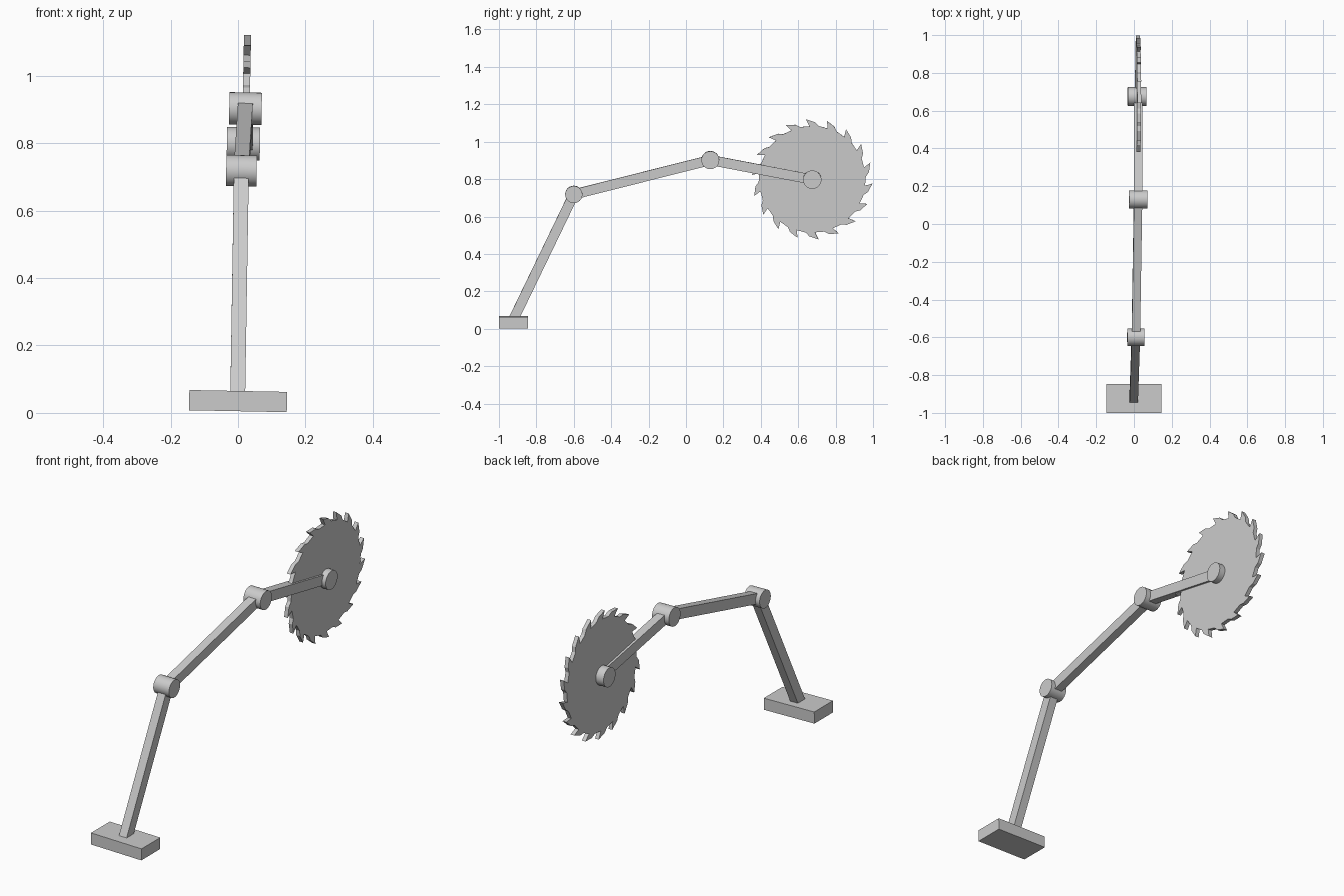
import bpy, bmesh
from math import sin, cos, radians, pi
from mathutils import Vector, Matrix

if "Cube" in bpy.data.objects:
    bpy.data.objects.remove(bpy.data.objects["Cube"])

TILT = radians(1.1)                          # whole rig leans slightly sideways
SIDE = Vector((cos(TILT), 0, -sin(TILT)))    # axle direction


def finish(name, bm, smooth=False):
    bmesh.ops.recalc_face_normals(bm, faces=bm.faces)
    me = bpy.data.meshes.new(name)
    bm.to_mesh(me)
    bm.free()
    ob = bpy.data.objects.new(name, me)
    bpy.context.collection.objects.link(ob)
    if smooth:
        bpy.ops.object.select_all(action='DESELECT')
        ob.select_set(True)
        bpy.context.view_layer.objects.active = ob
        bpy.ops.object.shade_smooth_by_angle(angle=radians(30))
    return ob


def frame(center, forward):
    # local x = axle, local y = forward, local z = up
    f = (forward - SIDE * forward.dot(SIDE)).normalized()
    up = SIDE.cross(f)
    m = Matrix((SIDE, f, up)).transposed().to_4x4()
    m.translation = center
    return m


def box(name, center, forward, size):
    bm = bmesh.new()
    bmesh.ops.create_cube(bm, size=1)
    bm.transform(frame(center, forward) @ Matrix.Diagonal((*size, 1)))
    return finish(name, bm)


def arm(name, a, b, width=0.044, thick=0.053):
    # square bar whose ends follow the sideways drift of the joints
    bm = bmesh.new()
    bmesh.ops.create_cube(bm, size=1)
    m = frame(Vector((0, 0, 0)), b - a).to_3x3()
    for v in bm.verts:
        end = b if v.co.y > 0 else a
        v.co = end + m @ Vector((v.co.x * width, 0, v.co.z * thick))
    return finish(name, bm)


def pin(name, center, radius, length):
    bm = bmesh.new()
    bmesh.ops.create_cone(bm, cap_ends=True, segments=32, radius1=radius,
                          radius2=radius, depth=length)
    bm.transform(frame(center, Vector((0, 1, 0))) @ Matrix.Rotation(pi / 2, 4, 'Y'))
    return finish(name, bm, True)


# Joint positions
foot = Vector((-0.001, -0.925, 0.045))
elbow = Vector((0.010, -0.60, 0.718))
wrist = Vector((0.022, 0.13, 0.902))
hub = Vector((0.016, 0.675, 0.798))
blade_c = Vector((0.022, 0.675, 0.799))

# Base plate
box("base_plate", Vector((0, -0.923, 0.035)), Vector((0, 1, 0)), (0.29, 0.154, 0.06))

# Arm segments
arm("lower_arm", foot, elbow)
arm("middle_arm", elbow, wrist)
arm("blade_arm", wrist, hub + Vector((0.006, 0, 0)))

# Joint pins
pin("elbow_pin", elbow, 0.046, 0.09)
pin("wrist_pin", wrist, 0.048, 0.096)
pin("hub_pin", hub, 0.049, 0.098)

# Saw blade: one tooth profile (degrees, radius) repeated around the rim
TEETH = 18
tooth = [(-3, 0.284), (0, 0.323), (9, 0.305), (13, 0.287), (18, 0.283)]
bm = bmesh.new()
m = frame(blade_c, Vector((0, 1, 0)))
rim = []
for i in range(TEETH):
    for da, r in (((3, 0.284),) + tuple(tooth[1:4])):
        a = radians(96 - i * 360 / TEETH - da)
        rim.append(bm.verts.new(m @ Vector((-0.0105, r * cos(a), r * sin(a)))))
face = bm.faces.new(rim)
ext = bmesh.ops.extrude_face_region(bm, geom=[face])
bmesh.ops.translate(bm, vec=SIDE * 0.021,
                    verts=[g for g in ext["geom"] if isinstance(g, bmesh.types.BMVert)])
finish("saw_blade", bm)
